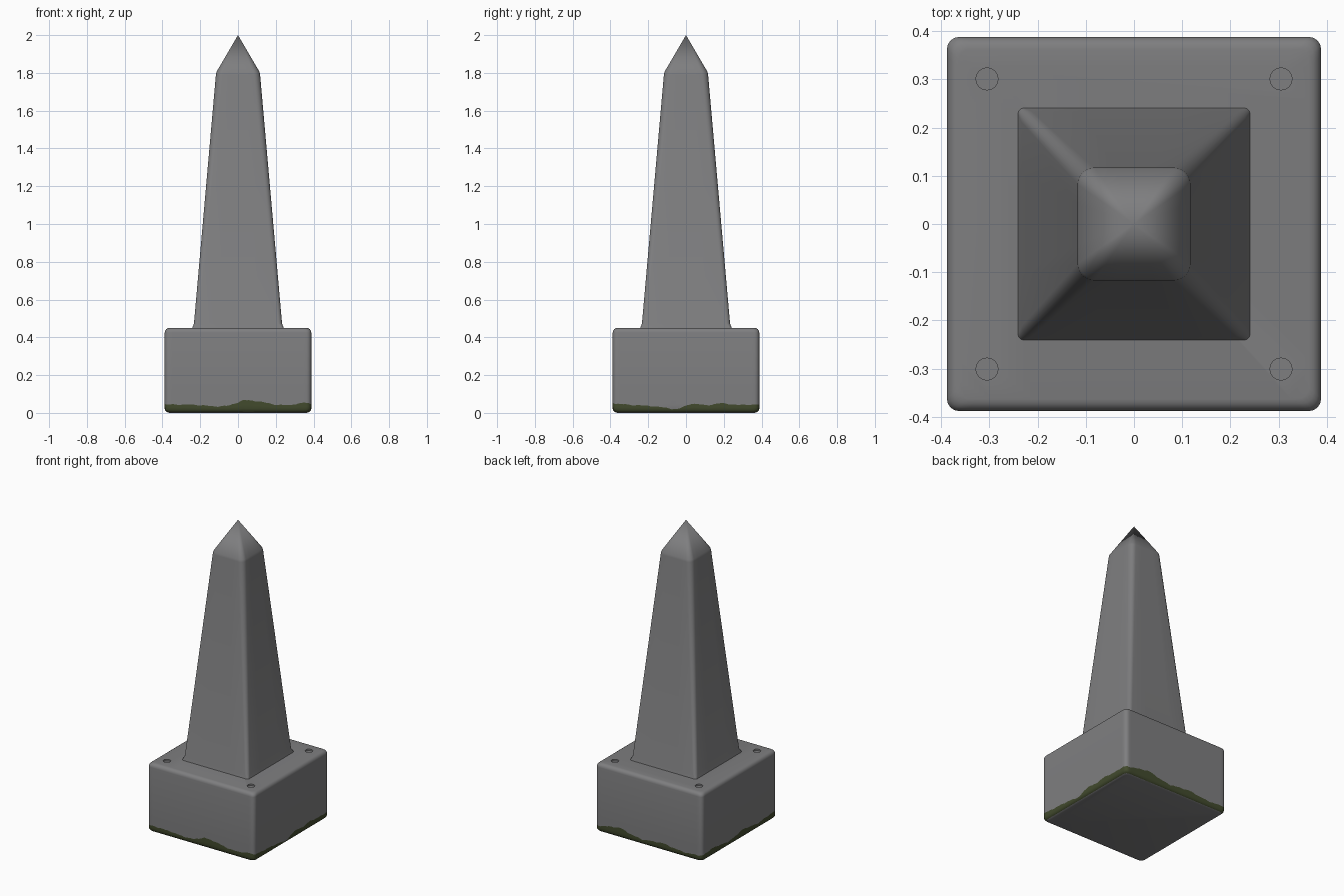
import bpy, bmesh, math

if "Cube" in bpy.data.objects:
    bpy.data.objects.remove(bpy.data.objects["Cube"])


def material(name, rgb):
    m = bpy.data.materials.new(name)
    m.diffuse_color = (*rgb, 1)
    m.use_nodes = True
    m.node_tree.nodes["Principled BSDF"].inputs["Base Color"].default_value = m.diffuse_color
    return m


stone = material("grey stone", (0.21, 0.21, 0.215))
moss = material("dark moss", (0.055, 0.07, 0.027))


def rounded_square(half, r, per_side, per_corner=4):
    """Counter-clockwise outline, always with the same number of points."""
    pts = []
    for k in range(4):
        a = k * math.pi / 2
        c, s = round(math.cos(a)), round(math.sin(a))
        side = []
        for i in range(per_side):                      # front edge, left to right
            side.append((-(half - r) + 2 * (half - r) * i / per_side, -half))
        for i in range(per_corner):                    # rounded corner
            t = -math.pi / 2 + math.pi / 2 * i / per_corner
            side.append((half - r + r * math.cos(t), -(half - r) + r * math.sin(t)))
        pts += [(x * c - y * s, x * s + y * c) for x, y in side]
    return pts


def loft(name, rings, apex=None, moss_bands=()):
    bm = bmesh.new()
    loops = [[bm.verts.new(p) for p in ring] for ring in rings]
    n = len(loops[0])
    bm.faces.new(loops[0][::-1])
    for b in range(len(loops) - 1):
        for i in range(n):
            j = (i + 1) % n
            f = bm.faces.new((loops[b][i], loops[b][j], loops[b + 1][j], loops[b + 1][i]))
            f.material_index = 1 if b in moss_bands else 0
    if apex:
        tip = bm.verts.new(apex)
        for i in range(n):
            bm.faces.new((loops[-1][i], loops[-1][(i + 1) % n], tip))
    else:
        bm.faces.new(loops[-1])
    me = bpy.data.meshes.new(name)
    bm.to_mesh(me)
    bm.free()
    me.materials.append(stone)
    me.materials.append(moss)
    ob = bpy.data.objects.new(name, me)
    bpy.context.collection.objects.link(ob)
    return ob


# Plinth: rounded block with a ragged moss line around its foot
HALF, R, TOP, PER = 0.388, 0.025, 0.45, 48
# moss heights along front, right, back, left (evenly spaced, wrapping round)
heights = [.045, .044, .042, .034, .038, .068, .062, .045, .040, .054,
           .048, .042, .038, .030, .018, .050, .040, .052, .042, .044,
           .042, .058, .070, .048, .036, .045, .052, .040, .034, .040,
           .044, .055, .046, .034, .040, .058, .048, .036, .044, .050]


def moss_height(u):
    f = u * len(heights)
    i = int(f)
    t = f - i
    a, b = heights[i % len(heights)], heights[(i + 1) % len(heights)]
    return a + (b - a) * t + 0.003 * math.sin(u * 290) * math.sin(u * 97)


def inset(z):
    d = max(R - min(z, TOP - z), 0)
    return R - math.sqrt(max(R * R - d * d, 0))


def plinth_ring(z_of):
    outline = rounded_square(HALF, R, PER)
    ring = []
    for i, (x, y) in enumerate(outline):
        z = z_of(moss_height(i / len(outline)))
        k = (HALF - inset(z)) / HALF
        ring.append((x * k, y * k, z))
    return ring


levels = [lambda h: 0.0, lambda h: 0.004]
levels += [lambda h, t=t: 0.004 + (h - 0.004) * t for t in (0.12, 0.3, 0.6, 1.0)]
levels += [lambda h, t=t: h + (0.1 - h) * t for t in (0.3, 1.0)]
levels += [lambda h, a=a: TOP - R + R * math.sin(math.radians(a)) for a in (0, 22, 45, 67, 90)]
plinth = loft("plinth", [plinth_ring(f) for f in levels], moss_bands=(1, 2, 3, 4))

# Shallow round dimples near the plinth's top corners
for sx in (-1, 1):
    for sy in (-1, 1):
        bpy.ops.mesh.primitive_cylinder_add(vertices=16, radius=0.023, depth=0.04,
                                            location=(sx * 0.305, sy * 0.301, TOP + 0.01))
        cutter = bpy.context.object
        cutter.name = "dimple_cutter"
        cutter.data.materials.append(stone)
        mod = plinth.modifiers.new("dimple", "BOOLEAN")
        mod.operation = "DIFFERENCE"
        mod.solver = "EXACT"
        mod.object = cutter
        bpy.context.view_layer.objects.active = plinth
        bpy.ops.object.modifier_apply(modifier=mod.name)
        bpy.data.objects.remove(cutter)

# Tapering shaft with a small flare at its foot and a pointed cap
profile = [(0.44, 0.242, 0.012), (0.455, 0.240, 0.013), (0.475, 0.233, 0.022),
           (1.79, 0.117, 0.034), (1.805, 0.114, 0.034)]
shaft = loft("shaft", [[(x, y, z) for x, y in rounded_square(h, r, 4, 6)]
                       for z, h, r in profile], apex=(0, 0, 2.0))

for ob in (plinth, shaft):
    bpy.ops.object.select_all(action="DESELECT")
    ob.select_set(True)
    bpy.context.view_layer.objects.active = ob
    bpy.ops.object.shade_smooth_by_angle(angle=math.radians(28))
